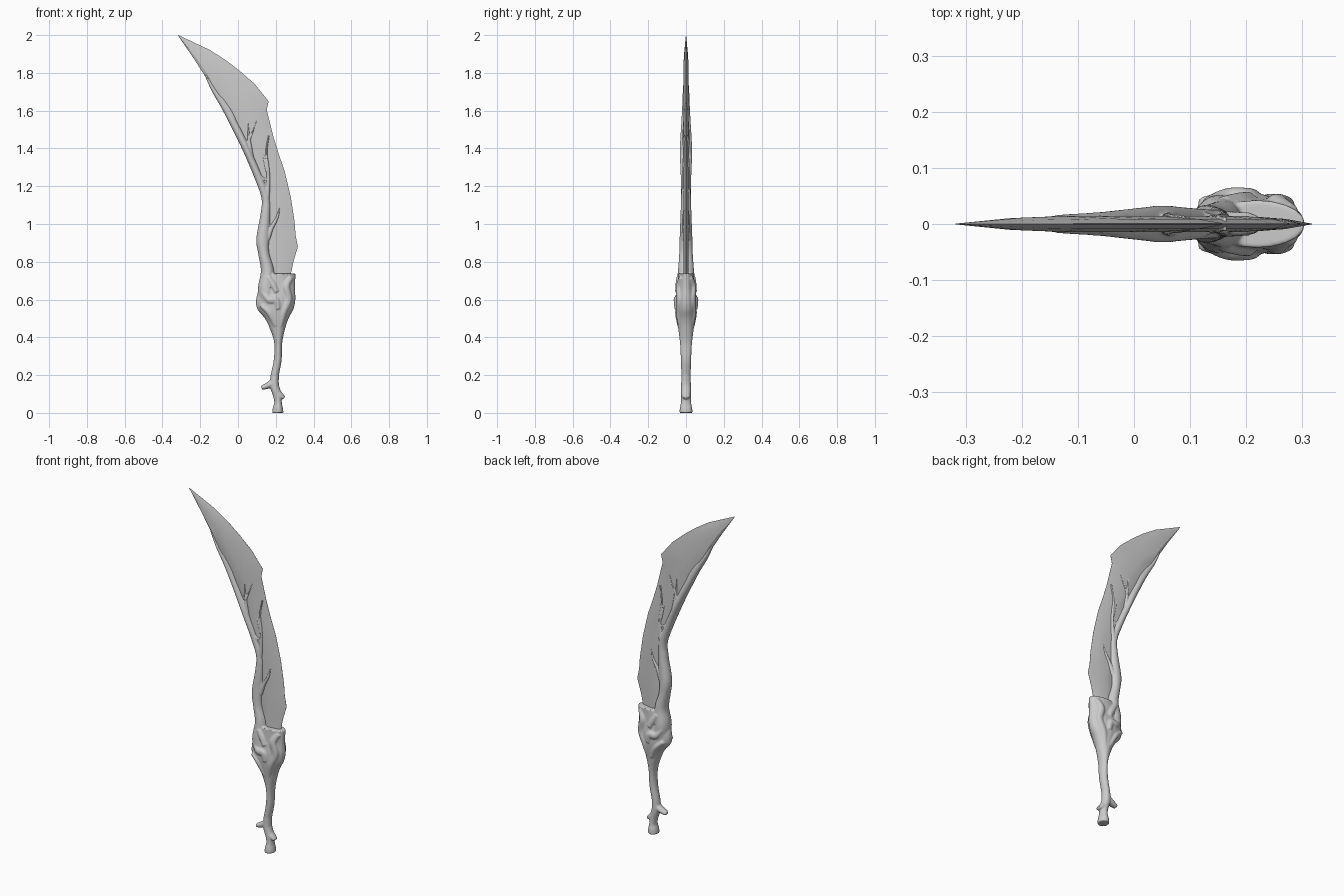
import bpy, bmesh, math
from mathutils import Vector


def finish(bm, name):
    bmesh.ops.recalc_face_normals(bm, faces=bm.faces)
    me = bpy.data.meshes.new(name)
    bm.to_mesh(me)
    bm.free()
    ob = bpy.data.objects.new(name, me)
    bpy.context.collection.objects.link(ob)
    return ob


def skin(bm, rings):
    rings = [[bm.verts.new(p) for p in r] for r in rings]
    n = len(rings[0])
    for a, b in zip(rings, rings[1:]):
        for i in range(n):
            j = (i + 1) % n
            bm.faces.new((a[i], a[j], b[j], b[i]))
    bm.faces.new(rings[0])
    bm.faces.new(rings[-1][::-1])


def spline(pts, sub=6):
    pts = [Vector(p) for p in pts]
    out = []
    for i in range(len(pts) - 1):
        p0, p1, p2, p3 = pts[max(i - 1, 0)], pts[i], pts[i + 1], pts[min(i + 2, len(pts) - 1)]
        for k in range(sub):
            t = k / sub
            out.append(p1 + (p2 - p0) * (0.5 * t) + (p0 * 2 - p1 * 5 + p2 * 4 - p3) * (0.5 * t * t)
                       + (p1 * 3 - p0 - p2 * 3 + p3) * (0.5 * t ** 3))
    return out + [pts[-1]]


def tube(bm, stations, flat=False, sides=20):
    """Stations: x, z, half width, half depth, y offset. flat keeps rings level."""
    st = spline(stations)
    rings = []
    for i, s in enumerate(st):
        a, b = st[max(i - 1, 0)], st[min(i + 1, len(st) - 1)]
        d = Vector((b[0] - a[0], b[1] - a[1])).normalized()
        n = Vector((1, 0)) if flat else Vector((d.y, -d.x))
        ring = []
        for k in range(sides):
            t = 2 * math.pi * k / sides
            u, v = s[2] * math.cos(t), s[3] * math.sin(t)
            ring.append((s[0] + n.x * u, s[4] + v, s[1] + n.y * u))
        rings.append(ring)
    skin(bm, rings)


def centred(rows):
    return [(*r, 0) for r in rows]


# Blade: paired spine and edge points, with thickness factor
blade = [
    (.18, .68, .28, .68, 1), (.16, .74, .28, .735, 1), (.14, .80, .293, .80, 1),
    (.13, .86, .317, .88, 1), (.13, .93, .305, .94, 1), (.14, 1.0, .30, 1.01, 1),
    (.14, 1.10, .28, 1.14, 1), (.11, 1.20, .247, 1.28, 1), (.08, 1.29, .216, 1.37, 1),
    (.045, 1.37, .188, 1.46, 1), (-.015, 1.49, .152, 1.605, 1), (-.03, 1.52, .162, 1.65, 1),
    (-.085, 1.61, .09, 1.74, 1), (-.125, 1.68, .01, 1.81, 1), (-.17, 1.775, -.06, 1.864, 1),
    (-.23, 1.87, -.15, 1.922, .8), (-.318, 1.998, -.316, 2.0, .05)]
section = [(0, .003), (.12, .013), (.4, .014), (.75, .009), (1, .0005)]
rings = []
for lx, lz, rx, rz, t in blade:
    half = [(lx + (rx - lx) * f, y * t, lz + (rz - lz) * f) for f, y in section]
    rings.append([(x, -y, z) for x, y, z in half] + half[::-1])
bm = bmesh.new()
skin(bm, rings)
blade_ob = finish(bm, "blade")
bpy.context.view_layer.objects.active = blade_ob
blade_ob.select_set(True)
bpy.ops.object.shade_smooth_by_angle(angle=math.radians(25))
blade_ob.select_set(False)

bm = bmesh.new()
# Grip swelling into the guard
tube(bm, centred([
    (.192, .16, .024, .024), (.195, .20, .022, .025), (.210, .28, .021, .027),
    (.213, .37, .021, .032), (.209, .45, .042, .042), (.205, .50, .063, .05),
    (.198, .55, .096, .055), (.200, .60, .104, .054), (.206, .66, .096, .046),
    (.212, .71, .092, .043), (.222, .738, .083, .042)]), flat=True)
# Hooked pommel: shank, rear spur, front knob
tube(bm, centred([(.195, .20, .022, .025), (.193, .145, .024, .026), (.208, .095, .023, .026),
                  (.212, .055, .02, .027), (.211, .025, .027, .033), (.211, 0, .03, .034)]))
tube(bm, centred([(.20, .17, .022, .024), (.165, .148, .018, .022), (.125, .132, .011, .016)]))
tube(bm, centred([(.205, .11, .02, .024), (.228, .09, .016, .022), (.246, .08, .008, .016)]))
# Sinew along the back of the blade
tube(bm, centred([
    (.17, .55, .05, .05), (.15, .65, .045, .052), (.157, .75, .036, .043), (.138, .84, .03, .036),
    (.132, .92, .035, .034), (.146, 1.05, .027, .029), (.146, 1.14, .022, .026),
    (.108, 1.25, .022, .028), (.052, 1.38, .021, .033), (.01, 1.47, .022, .029),
    (-.064, 1.61, .019, .021), (-.128, 1.71, .013, .017), (-.172, 1.79, .005, .011)]))
# Branching veins over the blade
veins = [
    [(.155, .92, .018, .024), (.178, .98, .014, .023), (.205, 1.03, .010, .021), (.222, 1.09, .004, .015)],
    [(.15, 1.10, .018, .025), (.160, 1.22, .013, .023), (.158, 1.30, .010, .020),
     (.150, 1.38, .007, .018), (.163, 1.47, .004, .014)],
    [(.152, 1.28, .010, .018), (.138, 1.34, .007, .017), (.128, 1.39, .004, .014)],
    [(.10, 1.25, .018, .025), (.115, 1.25, .014, .023), (.145, 1.235, .008, .018)],
    [(.075, 1.33, .016, .024), (.062, 1.42, .012, .022), (.054, 1.50, .007, .019), (.05, 1.58, .003, .014)],
    [(.062, 1.45, .009, .018), (.082, 1.50, .006, .017), (.10, 1.55, .003, .014)],
    [(.012, 1.46, .014, .022), (-.03, 1.58, .009, .019), (-.085, 1.67, .005, .015)]]
for v in veins:
    tube(bm, centred(v), sides=12)
# Knotted ridges on both faces of the guard
ridges = [
    [(.28, .72, .016, .014, .022), (.255, .67, .021, .02, .034), (.265, .60, .022, .018, .033),
     (.24, .53, .018, .016, .038), (.22, .44, .01, .01, .027)],
    [(.16, .72, .014, .014, .036), (.185, .68, .018, .018, .038), (.205, .64, .014, .014, .044)],
    [(.13, .64, .012, .014, .034), (.165, .60, .021, .018, .046), (.20, .595, .022, .018, .047),
     (.212, .55, .014, .014, .048)],
    [(.12, .57, .012, .014, .034), (.165, .53, .016, .016, .042), (.20, .46, .012, .012, .034)]]
for r in ridges:
    for side in (-1, 1):
        tube(bm, [(*p[:4], p[4] * side) for p in r], sides=12)
hilt = finish(bm, "organic_hilt_and_veins")
remesh = hilt.modifiers.new("fuse", 'REMESH')
remesh.mode = 'VOXEL'
remesh.voxel_size = .004
remesh.use_smooth_shade = True
soft = hilt.modifiers.new("soften", 'SMOOTH')
soft.factor = .5
soft.iterations = 3
